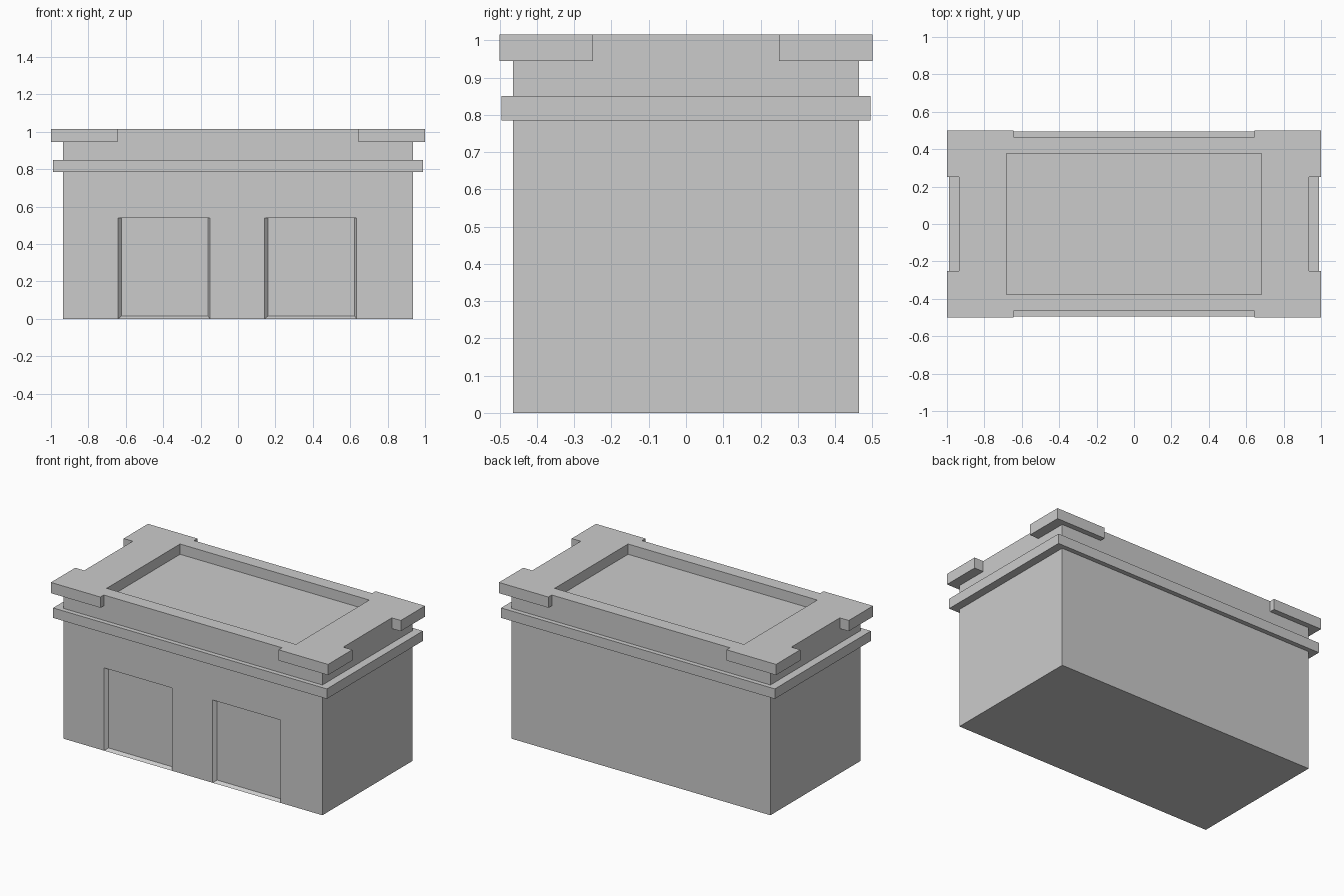
import bpy

if "Cube" in bpy.data.objects:
    bpy.data.objects.remove(bpy.data.objects["Cube"])

BX, BY, TOP = 0.935, 0.465, 1.015   # body half sizes and full height


def make(name, verts, faces):
    me = bpy.data.meshes.new(name)
    me.from_pydata(verts, [], faces)
    ob = bpy.data.objects.new(name, me)
    bpy.context.collection.objects.link(ob)
    return ob


def frustum(name, front, back):
    """Solid between two xz rectangles, each given as (y, x0, x1, z0, z1)."""
    verts = []
    for y, x0, x1, z0, z1 in (front, back):
        verts += [(x0, y, z0), (x1, y, z0), (x1, y, z1), (x0, y, z1)]
    sides = [(i, i + 4, (i + 1) % 4 + 4, (i + 1) % 4) for i in range(4)]
    return make(name, verts, [(0, 1, 2, 3), (7, 6, 5, 4)] + sides)


def box(name, x, y, z0, z1):
    return frustum(name, (-y, -x, x, z0, z1), (y, -x, x, z0, z1))


def strip(name, outer, inner, z0, z1, closed):
    """Moulding around the body: top, bottom and outer faces, plus ends if open.
    Outlines run counter-clockwise."""
    n = len(outer)
    verts = [(x, y, z) for z in (z0, z1) for pts in (outer, inner) for x, y in pts]
    faces = []
    for i in range(n if closed else n - 1):
        j = (i + 1) % n
        faces += [(i, j, j + 2 * n, i + 2 * n),
                  (i + 2 * n, j + 2 * n, j + 3 * n, i + 3 * n),
                  (j, i, i + n, j + n)]
    if not closed:
        faces += [(0, 2 * n, 3 * n, n),
                  (n - 1, 2 * n - 1, 4 * n - 1, 3 * n - 1)]
    return make(name, verts, faces)


def cut(target, cutter):
    cutter.hide_render = True
    cutter.hide_viewport = False
    cutter.display_type = 'WIRE'
    m = target.modifiers.new(cutter.name, 'BOOLEAN')
    m.operation, m.solver, m.object = 'DIFFERENCE', 'EXACT', cutter


def rect(x, y):
    return [(-x, -y), (x, -y), (x, y), (-x, y)]


# Main block with sunken roof
body = box("building_body", BX, BY, 0, TOP)
cut(body, box("roof_recess_cutter", 0.683, 0.378, 0.948, 1.2))

# Two shallow doorways with slanted jambs and sills (cutters start outside the wall)
for i, dx in enumerate((0, 0.784)):
    cut(body, frustum(f"doorway_cutter_{i}",
                      (-BY - 0.02, -0.66 + dx, -0.14 + dx, -0.015, 0.54),
                      (-BY + 0.02, -0.623 + dx, -0.16 + dx, 0.015, 0.54)))

# Ledge running around the walls
strip("wall_ledge", rect(0.988, 0.495), rect(BX, BY), 0.785, 0.85, True)

# Corner brackets on the roof edge, mirrored to all four corners
corner = strip("roof_corners",
               [(1, 0.25), (1, 0.5), (0.643, 0.5)],
               [(BX, 0.25), (BX, BY), (0.643, BY)], 0.945, TOP, False)
mirror = corner.modifiers.new("mirror", 'MIRROR')
mirror.use_axis = (True, True, False)
mirror.use_mirror_merge = False
